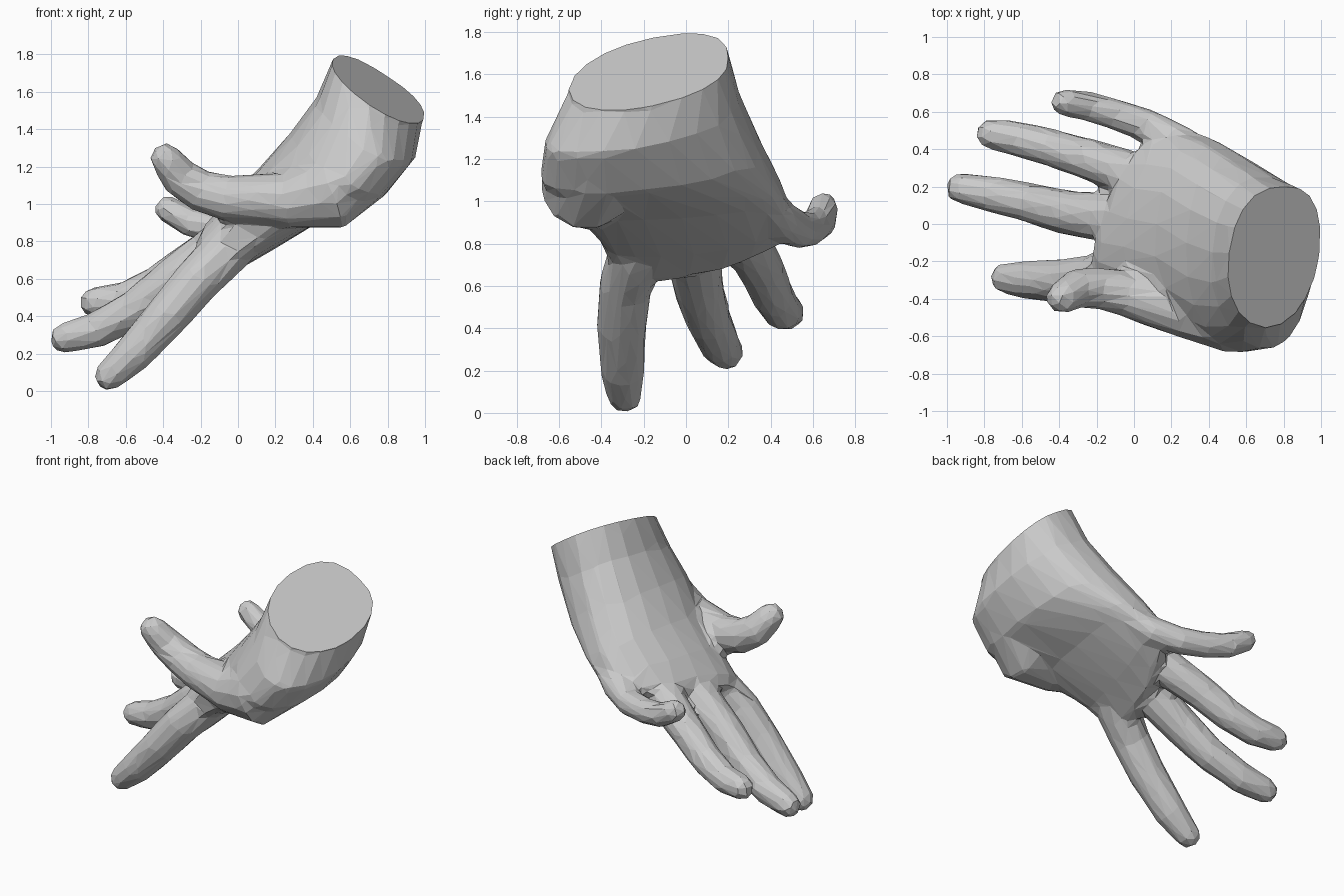
import bpy, bmesh, math
from mathutils import Vector as V

if "Cube" in bpy.data.objects:
    bpy.data.objects.remove(bpy.data.objects["Cube"])


def loft(name, rings):
    """Skin a closed solid over rings of equal point count."""
    bm = bmesh.new()
    vs = [[bm.verts.new(p) for p in r] for r in rings]
    n = len(vs[0])
    for a, b in zip(vs, vs[1:]):
        for i in range(n):
            j = (i + 1) % n
            bm.faces.new((a[i], a[j], b[j], b[i]))
    for r in (vs[0], vs[-1]):
        c = bm.verts.new(sum((v.co for v in r), V()) / n)
        for i in range(n):
            bm.faces.new((r[i], r[(i + 1) % n], c))
    bmesh.ops.recalc_face_normals(bm, faces=bm.faces)
    me = bpy.data.meshes.new(name)
    bm.to_mesh(me)
    bm.free()
    ob = bpy.data.objects.new(name, me)
    bpy.context.collection.objects.link(ob)
    return ob


def palm_ring(left, right, back, palm, n=20):
    """Section through the thumb edge, little-finger edge, back and palm points."""
    l, r, d, p = map(V, (left, right, back, palm))
    mid = (l + r) / 2
    pts = []
    for i in range(n):
        t = 2 * math.pi * i / n
        c, s = math.cos(t), math.sin(t)
        c = math.copysign(abs(c) ** 0.9, c)
        pts.append(mid + (r - l) / 2 * c + ((d if s > 0 else p) - mid) * abs(s) ** 0.9)
    return pts


def digit(name, path, n=12):
    """Tapered finger along (x, y, z, radius), fingertip first."""
    pts = [V(p[:3]) for p in path]
    rad = [p[3] * 1.06 for p in path]
    out = (pts[0] - pts[1]).normalized()
    for k, s in ((0.62, 0.82), (0.42, 0.5)):      # rounded fingertip
        pts.insert(0, pts[0] + out * rad[0] * k)
        rad.insert(0, rad[0] * s)
    rings = []
    for i, c in enumerate(pts):
        t = (pts[min(i + 1, len(pts) - 1)] - pts[max(i - 1, 0)]).normalized()
        u = t.cross(V((0, 1, 0))).normalized()
        w = t.cross(u)
        rings.append([c + (u * math.cos(a) + w * math.sin(a)) * rad[i]
                      for a in (2 * math.pi * (k + 0.5) / n for k in range(n))])
    return loft(name, rings)


def apply(ob, kind, **settings):
    mod = ob.modifiers.new(kind, kind)
    for k, v in settings.items():
        setattr(mod, k, v)
    bpy.context.view_layer.objects.active = ob
    bpy.ops.object.modifier_apply(modifier=mod.name)


# Palm, from the wrist down to the knuckles; the first ring overshoots the cut
wrist_centre = V((.75, -.165, 1.61))
wrist_normal = V((.24, -.104, .36)).normalized()
sections = [palm_ring(*r) for r in (
    ((.70, -.55, 1.53), (.80, .20, 1.68), (.51, -.15, 1.78), (.99, -.15, 1.46)),
    ((.68, -.67, 1.28), (.74, .25, 1.45), (.42, -.15, 1.57), (.95, -.24, 1.25)),
    ((.55, -.69, 1.11), (.59, .35, 1.22), (.28, -.10, 1.38), (.79, -.20, 1.05)),
    ((.34, -.56, .98), (.43, .45, 1.04), (.12, .00, 1.20), (.46, -.02, .92)),
    ((.10, -.41, .83), (.29, .52, .93), (-.04, .03, 1.04), (.18, .04, .75)),
    ((-.09, -.34, .71), (.20, .53, .89), (-.14, .05, .92), (-.01, .02, .64)),
    ((-.15, -.28, .70), (.12, .47, .87), (-.17, .06, .85), (-.09, .05, .68)))]
sections.insert(0, [p + wrist_normal * .15 for p in sections[0]])
hand = loft("hand", sections)

# Fingers and thumb
digits = {
    "thumb": ((-.38, -.39, 1.235, .085), (-.31, -.345, 1.14, .10), (-.20, -.34, 1.07, .108),
              (-.05, -.37, 1.03, .118), (.10, -.42, 1.03, .125), (.27, -.46, 1.02, .145),
              (.48, -.48, 1.06, .20), (.60, -.42, 1.17, .21), (.64, -.34, 1.28, .14)),
    "index_finger": ((-.685, -.29, .085, .08), (-.56, -.30, .20, .10), (-.38, -.305, .40, .113),
                     (-.22, -.29, .59, .12), (-.06, -.23, .75, .13), (.10, -.15, .88, .10)),
    "middle_finger": ((-.92, .19, .285, .08), (-.76, .16, .325, .093), (-.55, .11, .435, .103),
                      (-.35, .06, .59, .115), (-.12, .03, .76, .125), (.10, .02, .90, .10)),
    "ring_finger": ((-.76, .48, .475, .08), (-.62, .455, .485, .09), (-.45, .41, .555, .097),
                    (-.25, .35, .69, .105), (-.05, .28, .81, .115), (.15, .22, .95, .09)),
    "little_finger": ((-.37, .65, .97, .07), (-.25, .63, .90, .077), (-.10, .585, .87, .08),
                      (.06, .53, .865, .086), (.22, .45, .91, .09), (.40, .33, 1.03, .08)),
}

# Merge every digit into the palm
for name, path in digits.items():
    ob = digit(name, path)
    apply(hand, 'BOOLEAN', operation='UNION', solver='EXACT', object=ob)
    bpy.data.objects.remove(ob)

# Soften the joins, then reduce to flat low-poly facets
apply(hand, 'REMESH', mode='VOXEL', voxel_size=0.022)
apply(hand, 'SMOOTH', factor=0.5, iterations=7)
apply(hand, 'DECIMATE', ratio=1500 / (2 * len(hand.data.polygons)))

# Flat cut at the wrist
bm = bmesh.new()
bm.from_mesh(hand.data)
cut = bmesh.ops.bisect_plane(bm, geom=bm.verts[:] + bm.edges[:] + bm.faces[:],
                             plane_co=wrist_centre, plane_no=wrist_normal, clear_outer=True)
bmesh.ops.holes_fill(bm, edges=[e for e in bm.edges if e.is_boundary])
for f in bm.faces:
    f.smooth = False
bmesh.ops.recalc_face_normals(bm, faces=bm.faces)
bm.to_mesh(hand.data)
bm.free()
